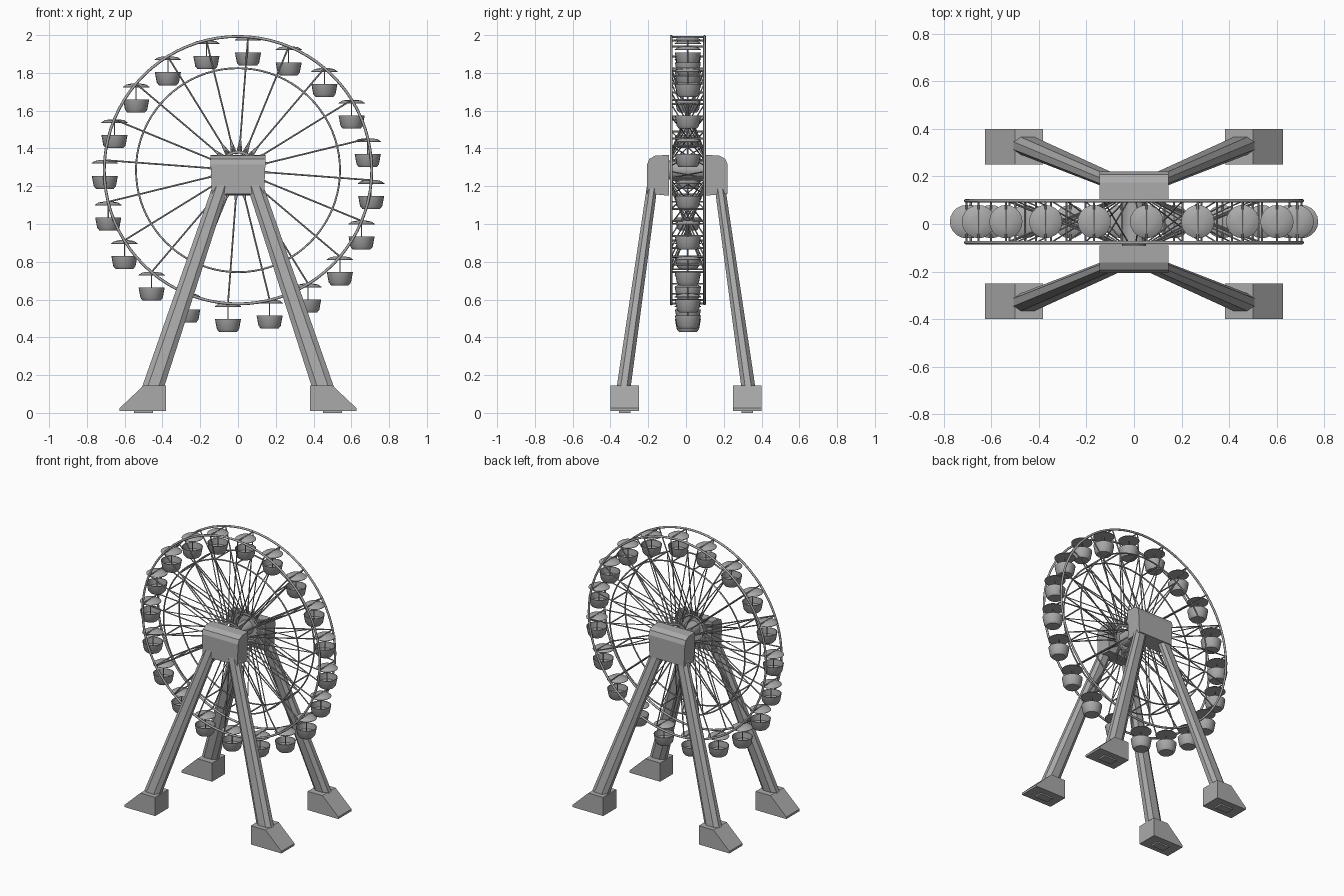
import bpy, bmesh, math
from mathutils import Vector

if "Cube" in bpy.data.objects:
    bpy.data.objects.remove(bpy.data.objects["Cube"])

def material(name, v):
    m = bpy.data.materials.new(name)
    m.diffuse_color = (v, v, v, 1)
    m.use_nodes = True
    m.node_tree.nodes["Principled BSDF"].inputs["Base Color"].default_value = m.diffuse_color
    return m

GREY = material("light grey", 0.40)
CY, CZ = 0.01, 1.285          # wheel centre
SIDES = (-0.078, 0.098)       # y of the two wheel faces
N = 20
ANG = [math.radians(4.3 + 18 * k) for k in range(N)]

def finish(bm, name, smooth=True):
    bmesh.ops.recalc_face_normals(bm, faces=bm.faces)
    me = bpy.data.meshes.new(name)
    bm.to_mesh(me)
    bm.free()
    ob = bpy.data.objects.new(name, me)
    bpy.context.collection.objects.link(ob)
    me.materials.append(GREY)
    if smooth:
        bpy.ops.object.select_all(action='DESELECT')
        ob.select_set(True)
        bpy.context.view_layer.objects.active = ob
        bpy.ops.object.shade_smooth_by_angle(angle=math.radians(35))
    return ob

def rod(bm, a, b, r, seg=6):
    a, b = Vector(a), Vector(b)
    d = b - a
    mat = d.to_track_quat('Z', 'Y').to_matrix().to_4x4()
    mat.translation = (a + b) / 2
    bmesh.ops.create_cone(bm, cap_ends=True, segments=seg, radius1=r, radius2=r,
                          depth=d.length, matrix=mat)

def lathe(bm, profile, c, seg=20):
    # closed-at-axis profile of (radius, z) revolved about a vertical line
    rings = []
    for r, z in profile:
        rings.append([bm.verts.new((c[0] + r * math.cos(2 * math.pi * i / seg),
                                    c[1] + r * math.sin(2 * math.pi * i / seg), c[2] + z))
                      for i in range(seg)])
    for p, q in zip(rings, rings[1:]):
        for i in range(seg):
            j = (i + 1) % seg
            bm.faces.new((p[i], p[j], q[j], q[i]))
    bm.faces.new(rings[0])
    bm.faces.new(rings[-1])

def loft(bm, a, b):
    p, q = [bm.verts.new(v) for v in a], [bm.verts.new(v) for v in b]
    n = len(p)
    bm.faces.new(p)
    bm.faces.new(q)
    for i in range(n):
        j = (i + 1) % n
        bm.faces.new((p[i], p[j], q[j], q[i]))

def polar(r, a, y):
    return (r * math.sin(a), y, CZ + r * math.cos(a))

# Wheel rings: outer, inner and hub, on both faces
for label, R, t in (("outer_ring", 0.708, 0.0075), ("inner_ring", 0.54, 0.005), ("hub_ring", 0.095, 0.007)):
    for y in SIDES:
        bpy.ops.mesh.primitive_torus_add(location=(0, y, CZ), rotation=(math.pi / 2, 0, 0),
            major_radius=R, minor_radius=t, major_segments=80, minor_segments=8)
        ob = bpy.context.object
        ob.name = label
        ob.data.materials.append(GREY)
        bpy.ops.object.shade_smooth_by_angle(angle=math.radians(50))

# Spokes, cross bracing and rungs
bm = bmesh.new()
y0, y1 = SIDES
for a in ANG:
    for y, o in ((y0, y1), (y1, y0)):
        rod(bm, polar(0.09, a, y), polar(0.705, a, y), 0.0045)
        rod(bm, polar(0.1, a, y), polar(0.54, a, o), 0.0035)
        for s in (-1, 1):   # pointed spoke roots
            rod(bm, polar(0.085, a + s * 0.15, y), polar(0.16, a, y), 0.005)
    for r in (0.54, 0.707):
        rod(bm, polar(r, a, y0), polar(r, a, y1), 0.005)
finish(bm, "spokes")

# Axle
bm = bmesh.new()
rod(bm, (0, -0.12, CZ), (0, 0.14, CZ), 0.05, 24)
finish(bm, "axle")

# Gondolas
roofs, poles, baskets = bmesh.new(), bmesh.new(), bmesh.new()
for a in ANG:
    c = polar(0.707, a, CY)
    lathe(roofs, [(0.070, -0.019), (0.070, -0.016), (0.052, -0.004), (0.025, 0.001)], c)
    rod(poles, (c[0], CY, c[2] - 0.015), (c[0], CY, c[2] - 0.13), 0.0035)
    # open tub with thin wall
    lathe(baskets, [(0.060, -0.125), (0.064, -0.083), (0.069, -0.083), (0.059, -0.137),
                    (0.047, -0.152)], c)
finish(roofs, "gondola_roofs")
finish(poles, "gondola_poles")
finish(baskets, "gondola_baskets")

# Bearing housings: chamfered outer top edge, tapered bottom
for s in (-1, 1):
    yi, yo = 0.098, 0.213
    prof = [(yi, 1.15), (yo, 1.16), (yo, 1.315), (yo - 0.012, 1.345), (yo - 0.045, 1.363), (yi, 1.365)]
    bm = bmesh.new()
    loft(bm, [(-(0.145 if z > 1.2 else 0.138), s * y + 0.007, z) for y, z in prof],
             [((0.145 if z > 1.2 else 0.138), s * y + 0.007, z) for y, z in prof])
    finish(bm, "bearing_housing", False)

# Legs (chamfered section) and wedge feet
def section(x, y, z, wx, wy):
    cx, cy = wx * 0.25, wy * 0.28
    hx, hy = wx / 2, wy / 2
    pts = [(hx, hy - cy), (hx - cx, hy), (cx - hx, hy), (-hx, hy - cy),
           (-hx, cy - hy), (cx - hx, -hy), (hx - cx, -hy), (hx, cy - hy)]
    return [(x + u, y + v, z) for u, v in pts]

legs, feet, pads = bmesh.new(), bmesh.new(), bmesh.new()
for sx in (-1, 1):
    for sy in (-1, 1):
        loft(legs, section(sx * 0.462, sy * 0.335, 0.10, 0.118, 0.075),
                   section(sx * 0.075, sy * 0.172, 1.25, 0.085, 0.055))
        prof = [(0.382, 0.01), (0.627, 0.01), (0.627, 0.025), (0.50, 0.145), (0.382, 0.145)]
        # sloping cap around the leg base
        loft(feet, [(sx * x, sy * 0.25, z) for x, z in prof],
                   [(sx * x, sy * 0.40, z) for x, z in prof])
        loft(pads, [(sx * 0.50 + u, sy * 0.325 + v, 0) for u, v in ((-.05, -.03), (.05, -.03), (.05, .03), (-.05, .03))],
                   [(sx * 0.50 + u, sy * 0.325 + v, 0.012) for u, v in ((-.05, -.03), (.05, -.03), (.05, .03), (-.05, .03))])
finish(legs, "legs", False)
finish(feet, "feet", False)
finish(pads, "foot_pads", False)
